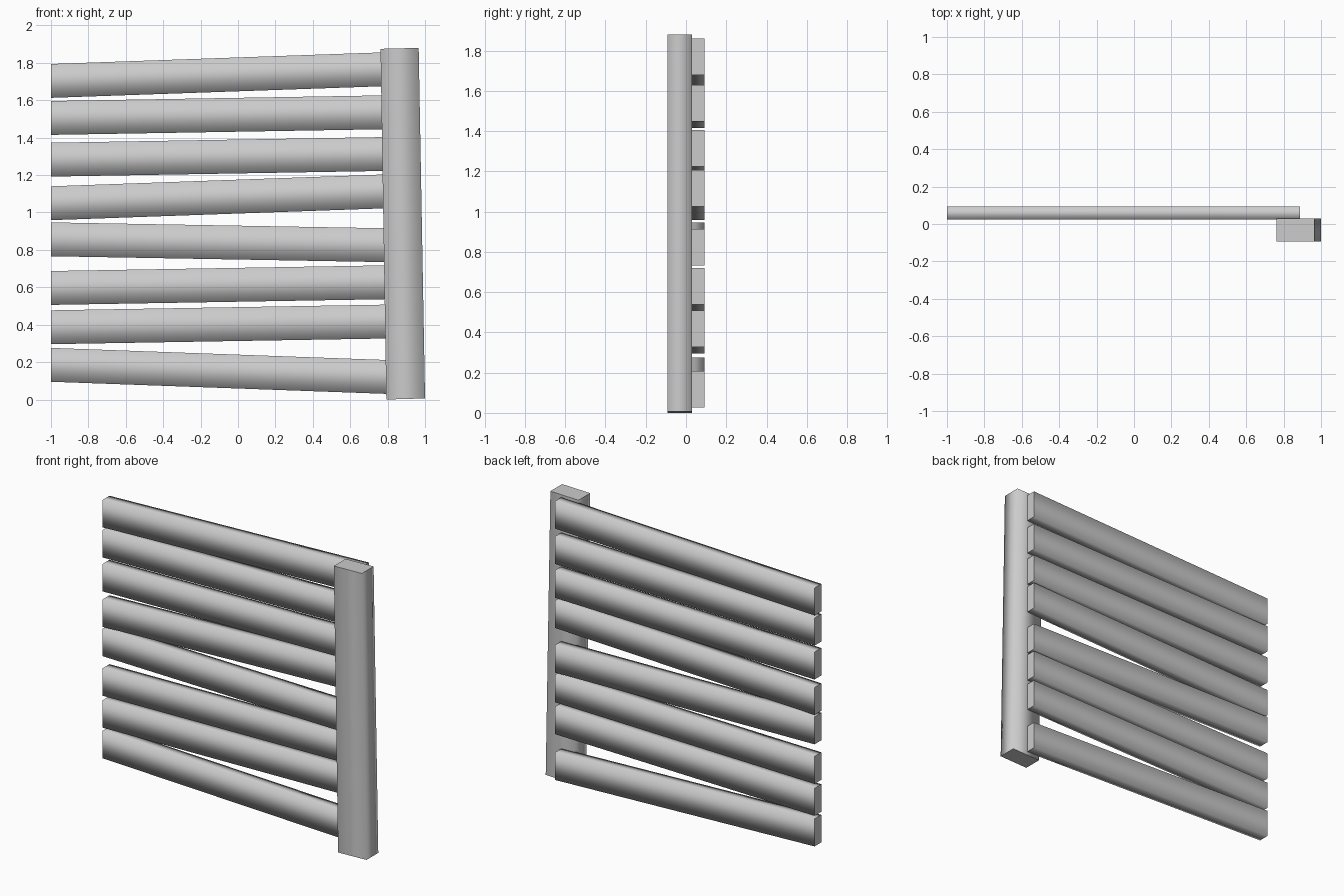
import bpy, bmesh

if "Cube" in bpy.data.objects:
    bpy.data.objects.remove(bpy.data.objects["Cube"])


def beam(name, start, end, y0, y1):
    """Prism between two end outlines, each given as two (x, z) corners."""
    bm = bmesh.new()
    rings = []
    for (ax, az), (bx, bz) in (start, end):
        rings.append([bm.verts.new(p) for p in (
            (ax, y0, az), (bx, y0, bz), (bx, y1, bz), (ax, y1, az))])
    a, b = rings
    # flat cut ends
    bm.faces.new(a)
    bm.faces.new(b[::-1])
    # long sides share one smooth surface
    for i in range(4):
        j = (i + 1) % 4
        bm.faces.new((a[i], b[i], b[j], a[j])).smooth = True
    bmesh.ops.recalc_face_normals(bm, faces=bm.faces)
    for e in bm.edges:
        if any(not f.smooth for f in e.link_faces):
            e.smooth = False
    mesh = bpy.data.meshes.new(name)
    bm.to_mesh(mesh)
    bm.free()
    obj = bpy.data.objects.new(name, mesh)
    bpy.context.collection.objects.link(obj)
    return obj


# leaning post
beam("post", ((0.793, 0.0), (1.0, 0.006)), ((0.762, 1.875), (0.966, 1.88)),
     -0.093, 0.029)

# crooked slats: bottom height at the left end, rise towards the right end
slats = [(0.095, -0.068), (0.296, 0.032), (0.506, 0.032), (0.766, -0.033),
         (0.959, 0.067), (1.192, 0.032), (1.415, 0.032), (1.613, 0.066)]
H = 0.181
for i, (z, rise) in enumerate(slats, 1):
    beam(f"slat_{i}", ((-1.0, z), (-1.0, z + H)),
         ((0.887, z + rise), (0.887, z + rise + H)), 0.023, 0.093)
